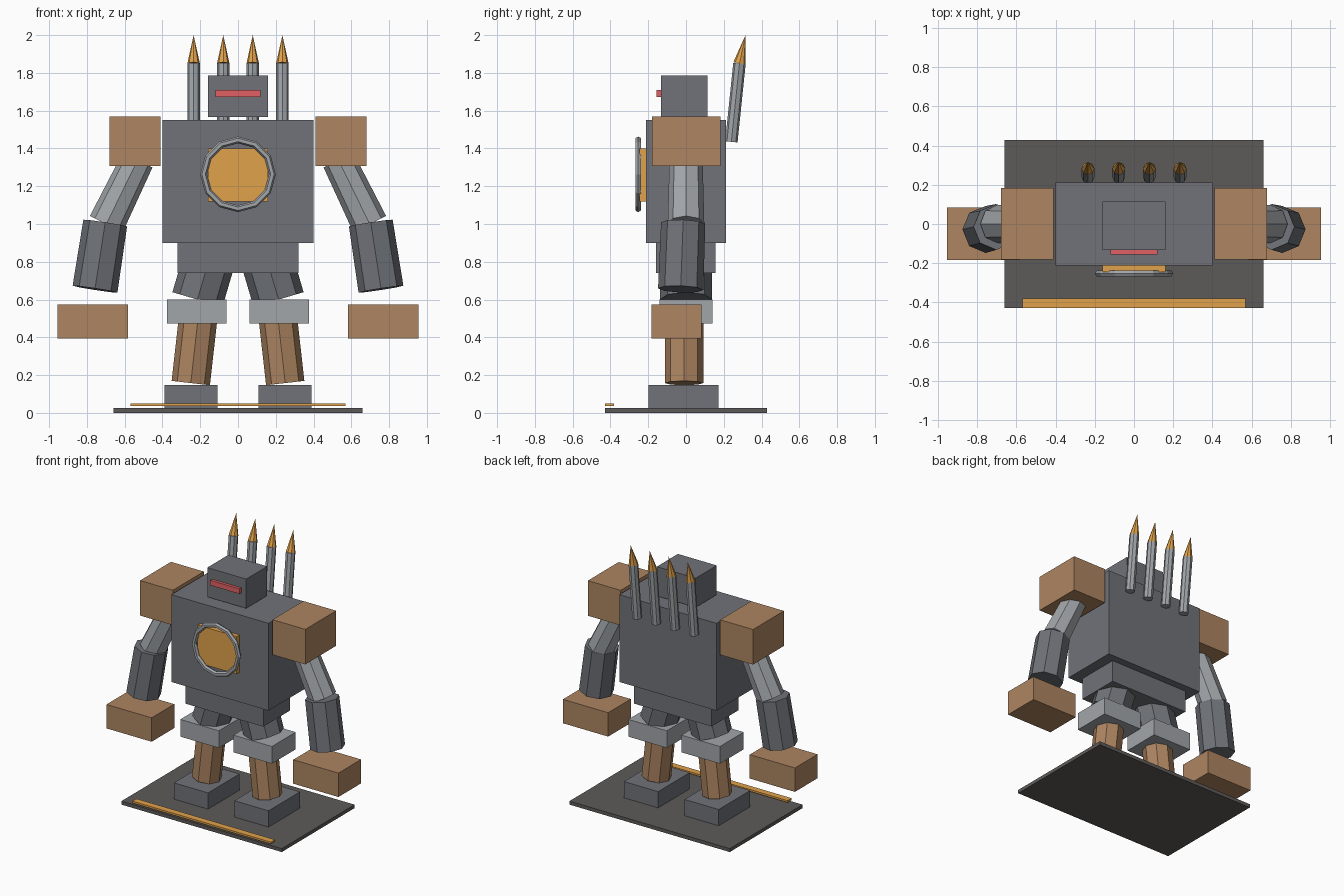
import bpy
import math
from mathutils import Vector

if "Cube" in bpy.data.objects:
    bpy.data.objects.remove(bpy.data.objects["Cube"])


def material(name, rgb):
    m = bpy.data.materials.new(name)
    m.diffuse_color = (*rgb, 1)
    m.use_nodes = True
    m.node_tree.nodes["Principled BSDF"].inputs["Base Color"].default_value = m.diffuse_color
    return m


STEEL = material("dark_steel", (0.16, 0.17, 0.19))
LIGHT = material("light_steel", (0.36, 0.38, 0.40))
BRONZE = material("bronze", (0.42, 0.235, 0.12))
GOLD = material("gold", (0.75, 0.36, 0.07))
RED = material("red", (0.75, 0.12, 0.13))
SLATE = material("slate", (0.11, 0.105, 0.10))


def finish(name, mat):
    ob = bpy.context.object
    ob.name = name
    ob.data.materials.append(mat)
    return ob


def box(name, x, y, z, mat):
    """Box from (min, max) ranges on each axis."""
    bpy.ops.mesh.primitive_cube_add(
        size=1, location=[(a + b) / 2 for a, b in (x, y, z)])
    ob = finish(name, mat)
    ob.scale = [b - a for a, b in (x, y, z)]
    return ob


def rod(name, p, q, r1, r2, mat, sides=8):
    """Low-poly cylinder or cone from p to q."""
    p, q = Vector(p), Vector(q)
    d = q - p
    bpy.ops.mesh.primitive_cone_add(vertices=sides, radius1=r1, radius2=r2,
                                    depth=d.length, location=(p + q) / 2)
    ob = finish(name, mat)
    ob.rotation_euler = Vector((0, 0, 1)).rotation_difference(d).to_euler()
    return ob


# Base plate and front trim strip
box("base_plate", (-0.66, 0.66), (-0.428, 0.428), (0, 0.026), SLATE)
box("base_trim", (-0.57, 0.57), (-0.428, -0.38), (0.036, 0.05), GOLD)

# Body and head
box("pelvis", (-0.32, 0.32), (-0.16, 0.157), (0.74, 0.9), STEEL)
box("torso", (-0.4, 0.4), (-0.212, 0.212), (0.9, 1.55), STEEL)
box("head", (-0.16, 0.16), (-0.133, 0.115), (1.567, 1.785), STEEL)
box("visor", (-0.12, 0.12), (-0.155, -0.13), (1.672, 1.71), RED)

# Chest plate with ring
box("chest_plate", (-0.16, 0.16), (-0.245, -0.205), (1.12, 1.4), GOLD)
bpy.ops.mesh.primitive_torus_add(
    major_segments=12, minor_segments=6, major_radius=0.182,
    minor_radius=0.018, location=(0, -0.253, 1.263),
    rotation=(math.pi / 2, 0, 0))
finish("chest_ring", LIGHT)

# Arms and legs, both sides
for s, side in ((-1, "right"), (1, "left")):
    def span(a, b):
        return (min(s * a, s * b), max(s * a, s * b))

    box(f"{side}_shoulder", span(0.41, 0.68), (-0.18, 0.183),
        (1.307, 1.568), BRONZE)
    rod(f"{side}_upper_arm", (s * 0.697, 0, 1.0), (s * 0.532, 0, 1.338),
        0.097, 0.088, LIGHT)
    rod(f"{side}_forearm", (s * 0.757, -0.028, 0.655),
        (s * 0.703, -0.015, 1.005), 0.12, 0.117, STEEL)
    box(f"{side}_hand", span(0.583, 0.955), (-0.183, 0.083),
        (0.395, 0.573), BRONZE)

    rod(f"{side}_thigh", (s * 0.215, 0, 0.6), (s * 0.15, 0, 0.82),
        0.138, 0.138, STEEL)
    box(f"{side}_knee", span(0.06, 0.377), (-0.14, 0.14),
        (0.472, 0.6), LIGHT)
    rod(f"{side}_shin", (s * 0.25, -0.01, 0.158), (s * 0.207, -0.01, 0.54),
        0.102, 0.102, BRONZE)
    box(f"{side}_foot", span(0.108, 0.39), (-0.198, 0.173),
        (0.024, 0.147), STEEL)

# Four back spikes with gold tips
for i, x in enumerate((-0.235, -0.078, 0.078, 0.235), 1):
    rod(f"spike_{i}", (x, 0.24, 1.435), (x, 0.283, 1.85),
        0.033, 0.033, LIGHT)
    rod(f"spike_tip_{i}", (x, 0.283, 1.85), (x, 0.315, 2.0),
        0.033, 0, GOLD)
